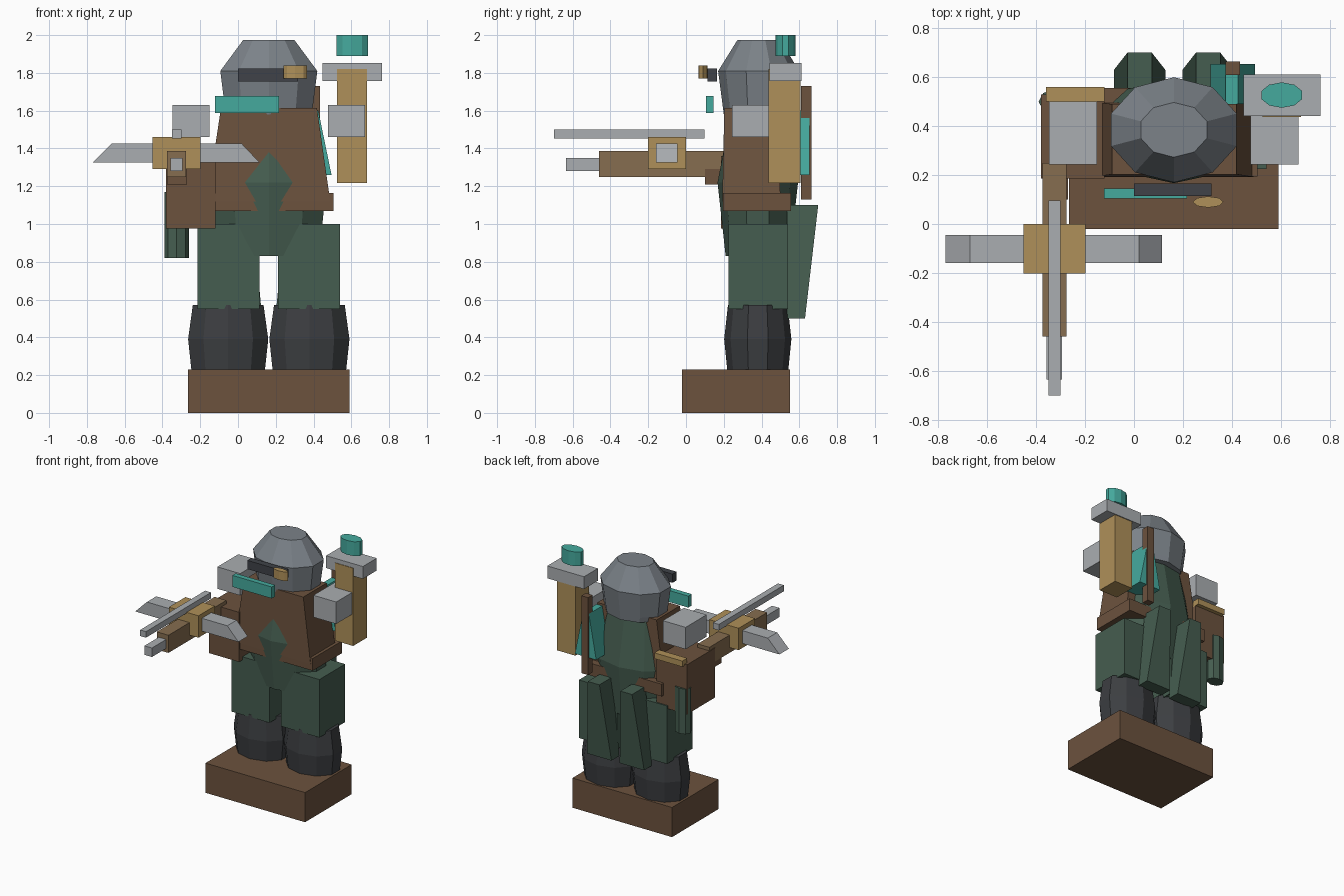
import bpy, bmesh, math

if "Cube" in bpy.data.objects:
    bpy.data.objects.remove(bpy.data.objects["Cube"])

PALETTE = {
    "leather": (0.15, 0.085, 0.048), "wood": (0.24, 0.155, 0.08),
    "cloth": (0.06, 0.11, 0.08), "boot": (0.045, 0.048, 0.053),
    "steel": (0.40, 0.42, 0.44), "helmet": (0.20, 0.225, 0.25),
    "brass": (0.43, 0.28, 0.10), "teal": (0.06, 0.40, 0.34),
    "visor": (0.05, 0.055, 0.065),
}
MATS = {}
for key, rgb in PALETTE.items():
    MATS[key] = bpy.data.materials.new(key)
    MATS[key].diffuse_color = (*rgb, 1)


def loft(name, mat, rings):
    """Flat-faced solid through rings of equal point count."""
    bm = bmesh.new()
    loops = [[bm.verts.new(p) for p in ring] for ring in rings]
    bm.faces.new(loops[0])
    bm.faces.new(loops[-1])
    n = len(loops[0])
    for a, b in zip(loops, loops[1:]):
        for i in range(n):
            j = (i + 1) % n
            bm.faces.new((a[i], a[j], b[j], b[i]))
    bmesh.ops.recalc_face_normals(bm, faces=bm.faces)
    mesh = bpy.data.meshes.new(name)
    bm.to_mesh(mesh)
    bm.free()
    mesh.materials.append(MATS[mat])
    ob = bpy.data.objects.new(name, mesh)
    bpy.context.collection.objects.link(ob)
    return ob


def rect(x, y, z):
    return [(x[0], y[0], z), (x[1], y[0], z), (x[1], y[1], z), (x[0], y[1], z)]


def box(name, mat, x, y, z):
    return loft(name, mat, [rect(x, y, z[0]), rect(x, y, z[1])])


def taper(name, mat, low, high, z):
    return loft(name, mat, [rect(*low, z[0]), rect(*high, z[1])])


def turned(name, mat, centre, profile, sides=10):
    """Oval lathe form; profile rows are (z, radius_x, radius_y)."""
    cx, cy = centre
    angles = [math.pi / 2 + 2 * math.pi * i / sides for i in range(sides)]
    return loft(name, mat, [[(cx + rx * math.cos(a), cy + ry * math.sin(a), z)
                             for a in angles] for z, rx, ry in profile])


CX = 0.163  # centre line of the figure

# plinth
box("plinth", "leather", (-0.265, 0.59), (-0.02, 0.55), (0, 0.23))

# legs and coat tails, one of each per side
for side, s in (("left", -1), ("right", 1)):
    c = CX + s * 0.215
    turned(f"boot_{side}", "boot", (c, 0.38),
           [(0.23, 0.205, 0.162), (0.39, 0.223, 0.178), (0.57, 0.197, 0.158)])
    c = CX + s * 0.214
    box(f"thigh_{side}", "cloth", (c - 0.164, c + 0.164), (0.225, 0.54), (0.55, 1.0))
    c = CX + s * 0.14
    taper(f"coat_tail_{side}", "cloth",
          ((c - 0.105, c + 0.105), (0.535, 0.63)),
          ((c - 0.05, c + 0.05), (0.535, 0.70)), (0.5, 1.1))
    # shoulder plates
    c = CX + s * 0.412
    box(f"shoulder_plate_{side}", "steel", (c - 0.098, c + 0.098), (0.243, 0.50), (1.46, 1.63))

# torso
turned("tunic", "cloth", (CX, 0.38),
       [(0.83, 0.28, 0.17), (1.22, 0.322, 0.213), (1.6, 0.265, 0.14)])
taper("jacket", "leather", ((-0.165, 0.488), (0.192, 0.50)),
      ((-0.09, 0.418), (0.203, 0.49)), (1.12, 1.615))
box("belt", "leather", (-0.18, 0.505), (0.195, 0.555), (1.07, 1.165))

# head and face gear
turned("helmet", "helmet", (CX, 0.385),
       [(1.58, 0.235, 0.185), (1.62, 0.245, 0.19), (1.81, 0.27, 0.215), (1.975, 0.142, 0.112)])
box("visor", "visor", (0.0, 0.317), (0.115, 0.165), (1.755, 1.822))
turned("eyepiece", "brass", (0.303, 0.09), [(1.77, 0.063, 0.023), (1.84, 0.063, 0.023)], 8)
box("scarf", "teal", (-0.122, 0.216), (0.105, 0.146), (1.588, 1.677))

# arm
box("forearm", "leather", (-0.38, -0.12), (0.185, 0.53), (0.975, 1.36))
box("cuff", "brass", (-0.36, -0.12), (0.50, 0.56), (1.35, 1.395))
turned("pouch_tube", "cloth", (-0.325, 0.50), [(0.82, 0.065, 0.05), (1.17, 0.065, 0.05)], 8)

# crossbow
box("crossbow_stock", "wood", (-0.375, -0.275), (-0.46, 0.25), (1.25, 1.387))
box("crossbow_grip", "leather", (-0.375, -0.27), (0.10, 0.20), (1.21, 1.29))
box("crossbow_muzzle", "steel", (-0.358, -0.294), (-0.635, -0.45), (1.28, 1.35))
box("crossbow_block", "brass", (-0.452, -0.198), (-0.202, 0.0), (1.29, 1.46))
limb = [(-0.77, 1.325), (0.115, 1.325), (0.02, 1.425), (-0.67, 1.425)]
loft("crossbow_limbs", "steel", [[(x, y, z) for x, z in limb] for y in (-0.16, -0.045)])
box("crossbow_rail", "steel", (-0.35, -0.3), (-0.70, 0.097), (1.453, 1.5))

# hammer on the back
box("hammer_post", "brass", (0.525, 0.682), (0.438, 0.605), (1.217, 1.82))
box("hammer_cap", "steel", (0.447, 0.762), (0.442, 0.612), (1.757, 1.853))
turned("hammer_crystal", "teal", (0.604, 0.527), [(1.89, 0.088, 0.052), (2.0, 0.088, 0.052)])

# banner pole and banner
box("banner_pole", "leather", (0.375, 0.433), (0.61, 0.665), (1.13, 1.73))
taper("banner", "teal", ((0.312, 0.495), (0.49, 0.655)),
      ((0.375, 0.425), (0.49, 0.655)), (1.26, 1.6))

for m in bpy.data.materials:
    if m.users and not m.is_grease_pencil:
        m.use_nodes = True
        m.node_tree.nodes["Principled BSDF"].inputs["Base Color"].default_value = m.diffuse_color
